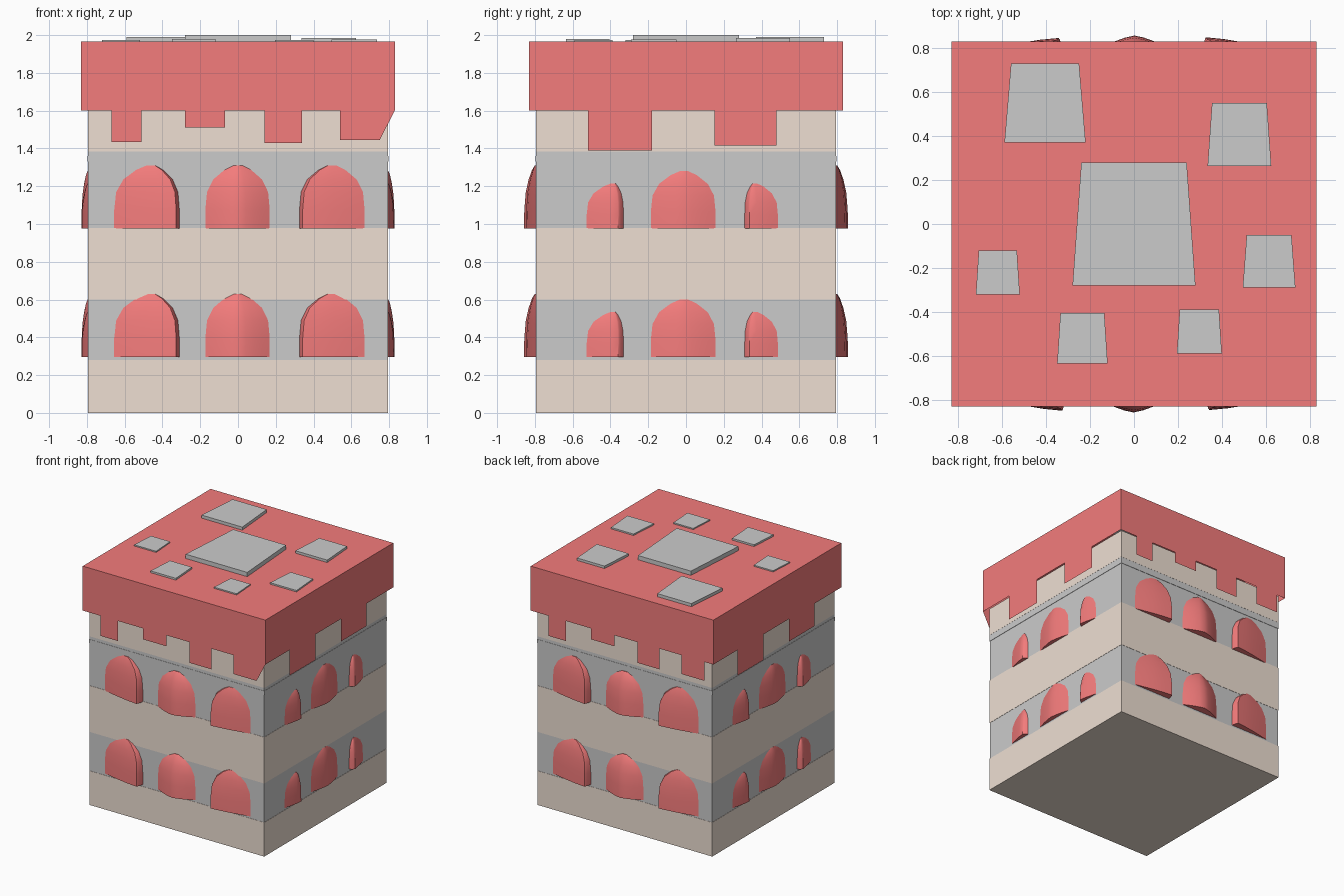
import bpy, bmesh, math
from mathutils import Matrix

if "Cube" in bpy.data.objects:
    bpy.data.objects.remove(bpy.data.objects["Cube"])


def material(name, rgb):
    m = bpy.data.materials.new(name)
    m.diffuse_color = (*rgb, 1)
    m.use_nodes = True
    m.node_tree.nodes["Principled BSDF"].inputs["Base Color"].default_value = m.diffuse_color
    return m


SPONGE = material("sponge", (0.86, 0.74, 0.65))
BERRY = material("berry_red", (0.9, 0.2, 0.2))


def finish(name, bm, mat=None, quarter=0, smooth=False):
    bm.transform(Matrix.Rotation(quarter * math.pi / 2, 4, 'Z'))
    bmesh.ops.recalc_face_normals(bm, faces=bm.faces)
    me = bpy.data.meshes.new(name)
    bm.to_mesh(me)
    bm.free()
    ob = bpy.data.objects.new(name, me)
    bpy.context.collection.objects.link(ob)
    if mat:
        me.materials.append(mat)
    if smooth:
        bpy.context.view_layer.objects.active = ob
        ob.select_set(True)
        bpy.ops.object.shade_smooth_by_angle(angle=math.radians(40))
        ob.select_set(False)
    return ob


def slab(name, half, z0, z1, mat=None, open_bottom=False):
    bm = bmesh.new()
    bmesh.ops.create_cube(bm, size=1)
    bm.transform(Matrix.Translation((0, 0, (z0 + z1) / 2)) @
                 Matrix.Diagonal((half * 2, half * 2, z1 - z0, 1)))
    if open_bottom:
        low = [f for f in bm.faces if f.normal.z < -0.5]
        bmesh.ops.delete(bm, geom=low, context='FACES_ONLY')
    return finish(name, bm, mat)


# Sponge and cream layers
slab("bottom_sponge", 0.795, 0, 0.28, SPONGE)
slab("lower_cream", 0.793, 0.28, 0.6)
slab("middle_sponge", 0.795, 0.6, 0.98, SPONGE)
slab("upper_cream", 0.793, 0.98, 1.33)
slab("cream_line_low", 0.796, 1.33, 1.36)
slab("cream_line_high", 0.794, 1.36, 1.385)
slab("top_sponge", 0.795, 1.385, 1.62, SPONGE)

# Icing shell with flat hanging drips
slab("icing", 0.83, 1.6, 1.965, BERRY, open_bottom=True)


def drip(name, quarter, lo, hi, z, hi_top=None):
    bm = bmesh.new()
    pts = [(lo, 1.6), (lo, z), (hi, z), (hi_top or hi, 1.6)]
    bm.faces.new([bm.verts.new((u, -0.83, h)) for u, h in pts])
    finish(name, bm, BERRY, quarter)


LONG = [(-0.67, -0.51, 1.435), (-0.28, -0.07, 1.51), (0.14, 0.34, 1.43), (0.54, 0.75, 1.445)]
SHORT = [(-0.52, -0.18, 1.39), (0.15, 0.48, 1.415)]
for q in range(4):
    for i, (lo, hi, z) in enumerate(SHORT if q % 2 else LONG):
        drip(f"drip_{q}_{i}", q, lo, hi, z, 0.83 if q == 0 and i == 3 else None)


# Half-buried berries: stacked rings with a ridge at a chosen spot
def berry(name, quarter, lo, hi, top, ridge, depth, z0, height):
    rings = [(0, 1, 1), (0.3, 1, 0.97), (0.58, 0.95, 0.85),
             (0.78, 0.76, 0.62), (0.93, 0.42, 0.35), (1, 0.15, 0.12)]
    mid, half, n = (lo + hi) / 2, (hi - lo) / 2, 4
    bm = bmesh.new()
    rows = []
    for t, w, d in rings:
        c = mid + (top - mid) * (1 - w)
        row = []
        for k in range(-n, n + 1):
            s = k / n
            u = ridge + s * ((1 - ridge) if s > 0 else (1 + ridge))
            out = depth * d * (1 - abs(s) ** 1.4)
            row.append(bm.verts.new((c + u * w * half, -0.792 - out, z0 + t * height)))
        rows.append(row)
    for a, b in zip(rows, rows[1:]):
        for k in range(2 * n):
            bm.faces.new((a[k], a[k + 1], b[k + 1], b[k]))
    bm.faces.new(rows[0])
    bm.faces.new(rows[-1])
    finish(name, bm, BERRY, quarter, smooth=True)


WIDE = [(-0.66, -0.31, -0.46, 0.9, 0.058, 0.335),
        (-0.175, 0.17, 0, 0, 0.066, 0.335),
        (0.325, 0.675, 0.5, -0.9, 0.055, 0.335)]
NARROW = [(-0.53, -0.33, -0.38, 0.7, 0.035, 0.24),
          (-0.19, 0.16, -0.01, 0.0, 0.037, 0.305),
          (0.31, 0.49, 0.36, -0.7, 0.035, 0.24)]
for z in (0.295, 0.975):
    for q in range(4):
        for i, (lo, hi, top, ridge, depth, h) in enumerate(NARROW if q % 2 else WIDE):
            berry(f"berry_{q}_{i}", q, lo, hi, top, ridge, depth, z, h)


# Tapered pale patches on top: x range, y range, taper, height
PATCHES = [(-0.28, 0.28, -0.28, 0.28, 0.04, 2.0),
           (-0.59, -0.22, 0.37, 0.73, 0.03, 1.99),
           (0.335, 0.625, 0.265, 0.55, 0.02, 1.985),
           (-0.72, -0.52, -0.32, -0.12, 0.013, 1.975),
           (0.495, 0.735, -0.29, -0.05, 0.018, 1.977),
           (-0.35, -0.12, -0.635, -0.405, 0.015, 1.98),
           (0.195, 0.4, -0.59, -0.39, 0.013, 1.975)]
for i, (x0, x1, y0, y1, t, z) in enumerate(PATCHES):
    bm = bmesh.new()
    base = bm.faces.new([bm.verts.new((x, y, 1.96)) for x, y in
                         ((x0, y0), (x1, y0), (x1 - t, y1), (x0 + t, y1))])
    ext = bmesh.ops.extrude_face_region(bm, geom=[base])
    for v in ext["geom"]:
        if isinstance(v, bmesh.types.BMVert):
            v.co.z = z
    finish(f"top_patch_{i}", bm)
